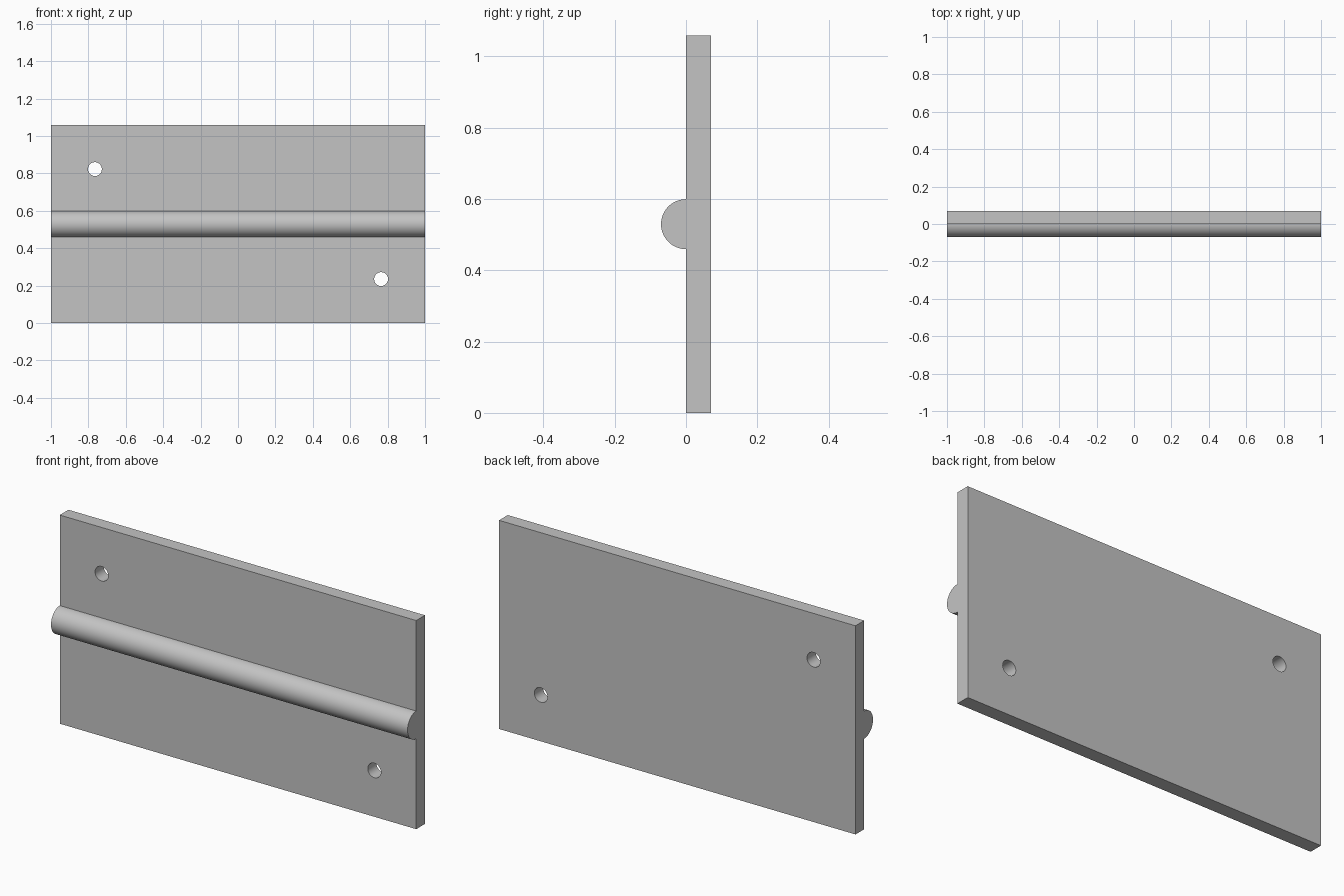
import bpy
import bmesh
import math
from mathutils import Matrix, Vector

cube = bpy.data.objects.get("Cube")
if cube:
    bpy.data.objects.remove(cube, do_unlink=True)

WIDTH, HEIGHT, THICK = 2.0, 1.058, 0.07
BEAD_RADIUS = 0.07
HOLE_RADIUS = 0.037
HOLE_X, HOLE_Z = 0.765, 0.294   # offsets from the plate centre
MID = HEIGHT / 2

grey = bpy.data.materials.new("plain grey")
grey.use_nodes = True
colour = (0.55, 0.55, 0.55, 1)
grey.diffuse_color = colour
grey.node_tree.nodes["Principled BSDF"].inputs["Base Color"].default_value = colour


def make_object(name, bm):
    bmesh.ops.recalc_face_normals(bm, faces=bm.faces)
    mesh = bpy.data.meshes.new(name)
    bm.to_mesh(mesh)
    bm.free()
    mesh.materials.append(grey)
    obj = bpy.data.objects.new(name, mesh)
    bpy.context.collection.objects.link(obj)
    return obj


def smooth(obj):
    bpy.ops.object.select_all(action="DESELECT")
    obj.select_set(True)
    bpy.context.view_layer.objects.active = obj
    bpy.ops.object.shade_smooth_by_angle(angle=math.radians(30))


# Flat plate standing upright
bm = bmesh.new()
bmesh.ops.create_cube(bm, size=1, matrix=Matrix.Translation((0, THICK / 2, MID))
                      @ Matrix.Diagonal((WIDTH, THICK, HEIGHT, 1)))
plate = make_object("plate", bm)

# Two diagonal through holes
bm = bmesh.new()
for side in (-1, 1):
    place = Matrix.Translation((side * HOLE_X, THICK / 2, MID - side * HOLE_Z))
    bmesh.ops.create_cone(bm, cap_ends=True, segments=48, radius1=HOLE_RADIUS,
                          radius2=HOLE_RADIUS, depth=THICK * 3,
                          matrix=place @ Matrix.Rotation(math.pi / 2, 4, "X"))
cutter = make_object("hole_cutter", bm)
cutter.hide_render = True
cut = plate.modifiers.new("holes", "BOOLEAN")
cut.operation = "DIFFERENCE"
cut.solver = "EXACT"
cut.object = cutter
bpy.context.view_layer.objects.active = plate
bpy.ops.object.modifier_apply(modifier=cut.name)
bpy.data.objects.remove(cutter, do_unlink=True)
smooth(plate)

# Half-round bead across the front
bm = bmesh.new()
STEPS = 32
angles = [math.pi * i / STEPS for i in range(STEPS + 1)]
profile = [bm.verts.new((-WIDTH / 2, -BEAD_RADIUS * math.sin(a),
                         MID + BEAD_RADIUS * math.cos(a))) for a in angles]
end = bm.faces.new(profile)
swept = bmesh.ops.extrude_face_region(bm, geom=[end], use_keep_orig=True)
bmesh.ops.translate(bm, vec=Vector((WIDTH, 0, 0)),
                    verts=[v for v in swept["geom"] if isinstance(v, bmesh.types.BMVert)])
smooth(make_object("bead", bm))
